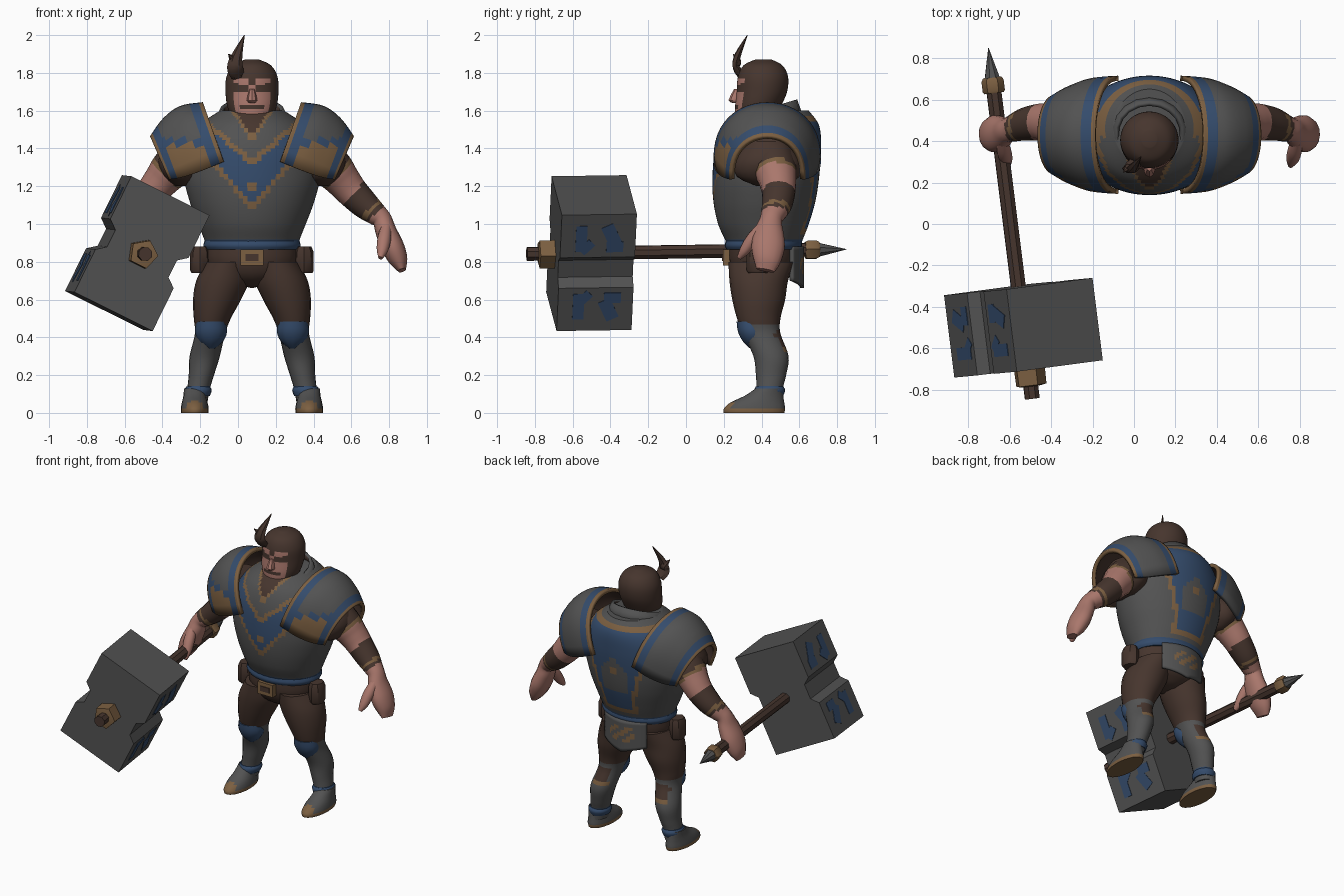
import bpy, bmesh
from math import sin, cos, pi, radians
from mathutils import Vector, Matrix

cube = bpy.data.objects.get("Cube")
if cube:
    bpy.data.objects.remove(cube, do_unlink=True)

MID = 0.074  # the figure stands a little to its left of the origin
STEEL, BLUE, BRONZE, SKIN, BROWN = range(5)


def material(name, rgb):
    m = bpy.data.materials.new(name)
    m.use_nodes = True
    m.diffuse_color = (*rgb, 1)
    m.node_tree.nodes["Principled BSDF"].inputs["Base Color"].default_value = (*rgb, 1)
    return m


MATS = [material("steel grey", (0.085, 0.085, 0.085)), material("dark blue", (0.035, 0.072, 0.15)),
        material("bronze", (0.2, 0.115, 0.053)), material("skin", (0.4, 0.185, 0.15)),
        material("dark brown", (0.062, 0.036, 0.027))]


def spline(rows, steps):
    """Smooth the rows of numbers by interpolation."""
    out, last = [], len(rows) - 1
    for i in range(last):
        quad = [rows[min(max(k, 0), last)] for k in range(i - 1, i + 3)]
        for s in range(steps):
            t = s / steps
            out.append([b + 0.5 * t * (c - a + t * (2 * a - 5 * b + 4 * c - d + t * (3 * (b - c) + d - a)))
                        for a, b, c, d in zip(*quad)])
    return out + [list(rows[-1])]


def loft(name, rings, paint, closed=True, mirror=False, thick=0, angle=40, matrix=None):
    """Skin a list of rings; paint is a colour or a rule on (centre, ring number)."""
    bm = bmesh.new()
    vs = [[bm.verts.new(p) for p in r] for r in rings]
    n = len(rings[0])
    rule = paint if callable(paint) else lambda c, i: paint
    for i in range(len(vs) - 1):
        for j in range(n if closed else n - 1):
            k = (j + 1) % n
            f = bm.faces.new((vs[i][j], vs[i][k], vs[i + 1][k], vs[i + 1][j]))
            f.material_index = rule(f.calc_center_median(), i)
    if closed and not thick:
        for i, r in ((0, vs[0]), (len(vs) - 2, vs[-1])):
            f = bm.faces.new(r)
            f.material_index = rule(f.calc_center_median(), i)
    bmesh.ops.recalc_face_normals(bm, faces=bm.faces)
    me = bpy.data.meshes.new(name)
    bm.to_mesh(me)
    bm.free()
    for m in MATS:
        me.materials.append(m)
    me.shade_smooth()
    me.set_sharp_from_angle(angle=radians(angle))
    ob = bpy.data.objects.new(name, me)
    bpy.context.scene.collection.objects.link(ob)
    ob.matrix_basis = matrix or Matrix.Translation((MID, 0, 0))
    if thick:
        sol = ob.modifiers.new("shell", 'SOLIDIFY')
        sol.thickness, sol.offset, sol.material_offset = thick, -1, BROWN
    if mirror:
        ob.modifiers.new("pair", 'MIRROR')
    return ob


def stack(name, rows, paint, n=20, steps=3, cx=0, **kw):
    """Upright body part from rows of height, half width, front and back."""
    rings = [[(cx + w * cos(2 * pi * k / n), (f + b) / 2 + (b - f) / 2 * sin(2 * pi * k / n), z)
              for k in range(n)] for z, w, f, b in spline(rows, steps)]
    return loft(name, rings, paint, **kw)


def tube(name, rows, paint, n=14, steps=4, **kw):
    """Limb along a path from rows of x, y, z and two radii."""
    pts = spline(rows, steps)
    rings = []
    for i, (x, y, z, rx, ry) in enumerate(pts):
        t = Vector(pts[min(i + 1, len(pts) - 1)][:3]) - Vector(pts[max(i - 1, 0)][:3])
        side = t.cross((0, 1, 0)).normalized()
        up = side.cross(t).normalized()
        rings.append([Vector((x, y, z)) + side * rx * cos(2 * pi * k / n) + up * ry * sin(2 * pi * k / n)
                      for k in range(n)])
    return loft(name, rings, paint, **kw)


def box(name, lo, hi, paint, **kw):
    (a, b, c), (d, e, f) = lo, hi
    return loft(name, [[(a, b, z), (d, b, z), (d, e, z), (a, e, z)] for z in (c, f)], paint, **kw)


# Breastplate with painted chevrons in front and a bordered panel behind
def plate_paint(c, i):
    x, z = abs(c.x), c.z
    if z < 0.915:
        return BLUE
    if c.y < 0.42:
        neck, inner, outer = z - 1.43 - 1.5 * x, z - 1.31 - 0.85 * x, z - 1.07 - 1.15 * x
        if neck > 0:
            return BRONZE if neck < 0.035 else BROWN
        if 0 < inner < 0.035 or (0 < outer < 0.04 and x < 0.25):
            return BRONZE
        if Vector((x, z - 1.2)).length < 0.028:
            return BRONZE
        return BLUE if outer > 0 and inner < 0 else STEEL
    edge = 0.13 + 0.3 * max(0, z - 1.05)
    if x > edge or z < 0.95 or z > 1.57:
        return STEEL
    if x > edge - 0.028 or z < 0.98 or z > 1.54:
        return BRONZE
    if x + abs(z - 1.26) < 0.04:
        return BRONZE
    return STEEL if 1.1 < z < 1.36 - x and x < 0.09 else BLUE


stack("breastplate", [(0.87, 0.245, 0.22, 0.6), (0.91, 0.25, 0.21, 0.615), (1.0, 0.285, 0.17, 0.65),
      (1.12, 0.33, 0.145, 0.685), (1.25, 0.36, 0.14, 0.705), (1.4, 0.35, 0.155, 0.715),
      (1.52, 0.28, 0.2, 0.705), (1.6, 0.17, 0.28, 0.65)], plate_paint, n=88, steps=9)
stack("waist_band", [(0.865, 0.245, 0.215, 0.605), (0.885, 0.257, 0.205, 0.615), (0.91, 0.252, 0.21, 0.612)], BLUE, n=32)
arc = [radians(a) for a in range(-50, 231, 20)]
loft("collar", [[(r * cos(a), 0.44 + 0.9 * r * sin(a), z + lift * sin(a)) for a in arc]
     for r, z, lift in ((0.2, 1.55, 0.02), (0.165, 1.615, 0.045))], STEEL, closed=False, thick=0.02)

# Pauldrons: tilted arches swept outward
pauldron = []
for xt, zt, xb, zb, hy in spline([(0.26, 1.645, 0.15, 1.33, 0.285), (0.38, 1.625, 0.26, 1.285, 0.275),
                                  (0.47, 1.56, 0.36, 1.25, 0.24), (0.54, 1.465, 0.44, 1.235, 0.195)], 8):
    row = []
    for k in range(25):
        s = sin(pi * k / 24) ** 0.8
        row.append((xb + (xt - xb) * s, 0.43 - hy * cos(pi * k / 24), zb + (zt - zb) * s))
    pauldron.append(row)


def pauldron_paint(c, i):
    if i < 2 or i > 21:
        return BRONZE
    if i < 5 or i > 18:
        return BLUE
    if c.y < 0.35 and c.z < 1.45:
        return BRONZE if c.z < 1.42 else BLUE
    return STEEL


loft("pauldron", pauldron, pauldron_paint, closed=False, mirror=True, thick=0.025)
stack("padded_sleeve", [(1.2, 0.04, 0.38, 0.52), (1.25, 0.1, 0.27, 0.6), (1.34, 0.13, 0.26, 0.61),
      (1.44, 0.08, 0.33, 0.53)], BROWN, cx=0.37, mirror=True)


# Arms with wrapped forearms, and hands
def arm_paint(c, i):
    t = c.x - c.z
    if t < -0.83 or -0.63 < t < -0.46 or -0.425 < t < -0.4:
        return BROWN
    return BRONZE if t < -0.8 or -0.46 <= t <= -0.425 else SKIN


tube("arm", [(0.3, 0.45, 1.42, 0.11, 0.11), (0.42, 0.47, 1.3, 0.11, 0.115), (0.48, 0.485, 1.23, 0.095, 0.1),
     (0.53, 0.49, 1.17, 0.085, 0.09), (0.6, 0.48, 1.1, 0.075, 0.08), (0.66, 0.46, 1.05, 0.06, 0.065),
     (0.69, 0.45, 1.02, 0.052, 0.06), (0.71, 0.44, 0.96, 0.056, 0.078), (0.745, 0.435, 0.88, 0.06, 0.09),
     (0.775, 0.43, 0.81, 0.05, 0.075), (0.795, 0.42, 0.755, 0.022, 0.05)], arm_paint, steps=5, mirror=True)
tube("thumb", [(0.71, 0.4, 0.98, 0.03, 0.03), (0.7, 0.35, 0.92, 0.036, 0.034), (0.69, 0.31, 0.86, 0.03, 0.028),
     (0.68, 0.28, 0.82, 0.012, 0.012)], SKIN, n=10, mirror=True)

# Hips, buckle, pouches and rear flap
stack("hips", [(0.67, 0.05, 0.33, 0.47), (0.72, 0.19, 0.26, 0.55), (0.8, 0.24, 0.225, 0.585),
      (0.89, 0.242, 0.225, 0.59)], BROWN)
box("buckle", (-0.06, 0.195, 0.78), (0.06, 0.24, 0.865), BRONZE)
box("buckle_centre", (-0.035, 0.19, 0.805), (0.035, 0.196, 0.84), BROWN)
stack("pouch", [(0.74, 0.045, 0.33, 0.43), (0.755, 0.052, 0.32, 0.44), (0.85, 0.052, 0.32, 0.44),
      (0.88, 0.04, 0.33, 0.43)], BROWN, n=8, steps=1, cx=0.275, mirror=True)


def flap_paint(c, i):
    return BRONZE if 0.74 < c.z < 0.83 and abs(c.x) < 0.1 and sin(70 * c.x + 90 * c.z) > -0.1 else STEEL


loft("rear_flap", [[(0.165 * t / 12, 0.625 - 0.06 * (t / 12) ** 2, 0.88 - 0.022 * r + 0.004 * r * abs(t / 12))
     for t in range(-12, 13)] for r in range(11)], flap_paint, closed=False, thick=0.02)


# Legs, knee guards and boots
def leg_paint(c, i):
    if c.z > 0.47:
        return BROWN
    if c.y > 0.47 and 0.33 < c.z < 0.44 and abs(c.x - 0.23) < 0.05:
        return BRONZE if c.z < 0.35 else BROWN
    return BLUE if 0.105 < c.z < 0.14 else STEEL


leg = [(0.8, 0.13, 0.4, 0.115, 0.175), (0.7, 0.155, 0.385, 0.14, 0.155), (0.6, 0.185, 0.385, 0.127, 0.14),
       (0.5, 0.21, 0.385, 0.098, 0.115), (0.42, 0.222, 0.4, 0.08, 0.1), (0.3, 0.25, 0.45, 0.08, 0.093),
       (0.2, 0.268, 0.45, 0.067, 0.08), (0.13, 0.282, 0.443, 0.06, 0.07), (0.06, 0.29, 0.44, 0.055, 0.07)]
loft("leg", [[(x + rx * cos(pi * k / 10), y + ry * sin(pi * k / 10), z) for k in range(20)]
     for z, x, y, rx, ry in spline(leg, 5)], leg_paint, mirror=True)
stack("knee_guard", [(0.34, 0.02, 0.34, 0.4), (0.38, 0.065, 0.3, 0.42), (0.43, 0.085, 0.275, 0.43),
      (0.485, 0.075, 0.268, 0.41)], BLUE, n=12, cx=0.217, mirror=True)
stack("ankle_band", [(0.09, 0.062, 0.365, 0.515), (0.12, 0.072, 0.36, 0.525), (0.14, 0.062, 0.37, 0.515)],
      BLUE, cx=0.285, mirror=True)
stack("boot", [(0, 0.072, 0.2, 0.52), (0.022, 0.074, 0.2, 0.525), (0.055, 0.068, 0.235, 0.52),
      (0.09, 0.06, 0.31, 0.515), (0.13, 0.057, 0.37, 0.51)],
      lambda c, i: BRONZE if c.z < 0.018 or c.y < 0.25 else STEEL, cx=0.303, mirror=True)


# Head with hair, beard, nose and swept tuft
def head_paint(c, i):
    x, z = abs(c.x), c.z
    if c.y > 0.36 or x > 0.1 - 0.25 * max(0, 1.64 - z) or not 1.58 < z < 1.77:
        return BROWN
    brow = 1.695 < z < 1.73 + 0.15 * x and x > 0.012
    lips = 1.61 < z < 1.628 and x < 0.06
    return BROWN if brow or lips or (z > 1.73 and x < 0.02) else SKIN


stack("head", [(1.53, 0.05, 0.3, 0.42), (1.555, 0.1, 0.265, 0.46), (1.62, 0.13, 0.26, 0.5),
      (1.7, 0.14, 0.268, 0.535), (1.78, 0.135, 0.275, 0.54), (1.84, 0.1, 0.305, 0.51),
      (1.872, 0.035, 0.37, 0.45)], head_paint, n=48, steps=7)
stack("nose", [(1.64, 0.012, 0.25, 0.3), (1.655, 0.028, 0.225, 0.3), (1.715, 0.014, 0.255, 0.3)], SKIN, n=8, steps=2)
stack("neck", [(1.4, 0.1, 0.3, 0.52), (1.5, 0.095, 0.3, 0.51), (1.6, 0.1, 0.31, 0.5)],
      lambda c, i: SKIN if 0.02 < abs(c.x) < 0.05 else BROWN)
for name, tip in (("tuft", (-0.04, 0.325, 2.0)), ("side_tuft", (-0.125, 0.25, 1.9))):
    tube(name, [(-0.075, 0.3, 1.78, 0.035, 0.018), (-0.09, 0.265, 1.83, 0.042, 0.02),
         (-0.07 + tip[0] * 0.2, 0.275, 1.895 if name == "tuft" else 1.86, 0.028, 0.018),
         (*tip, 0.002, 0.002)], BROWN, n=6)

# Great hammer, laid out along its own shaft (local y)
shaft = Vector((-0.21, 1.68, 0.025)).normalized()
wide = shaft.cross((0.44, 0.05, 0.898)).normalized()
tall = wide.cross(shaft)
FRAME = Matrix.Translation((-0.533, -0.5, 0.846)) @ Matrix((wide, shaft, tall)).transposed().to_4x4()
half = [(0.233, -0.342), (0.233, -0.09), (0.183, -0.05), (0.183, 0.05), (0.233, 0.09), (0.233, 0.342)]
outline = half + [(-x, -z) for x, z in half]
loft("hammer_head", [[(x, y, z) for x, z in outline] for y in (-0.2, 0.2)], STEEL, angle=20, matrix=FRAME)


def rod(name, stations, sides, paint):
    loft(name, [[(r * sin(2 * pi * k / sides), y, r * cos(2 * pi * k / sides)) for k in range(sides)]
         for y, r in stations], paint, angle=30, matrix=FRAME)


rod("hammer_shaft", [(-0.345, 0.038), (1.2, 0.038)], 8, BROWN)
rod("front_collar", [(-0.19, 0.08), (-0.28, 0.078), (-0.285, 0.05)], 5, BRONZE)
rod("rear_collar", [(1.14, 0.048), (1.15, 0.054), (1.2, 0.054), (1.215, 0.045)], 6, BRONZE)
rod("rear_spike", [(1.2, 0.042), (1.36, 0.001)], 8, STEEL)

# Painted runes on both long sides of the hammer head
for side in (-1, 1):
    for end in (-1, 1):
        for y, z, ly, lz, turn in ((-0.09, 0.2, 0.03, 0.075, 0), (0.07, 0.22, 0.035, 0.06, 25),
                                   (0.09, 0.15, 0.045, 0.03, 0), (-0.06, 0.15, 0.04, 0.025, 45)):
            place = FRAME @ Matrix.Translation((side * 0.233, y, end * z)) @ Matrix.Rotation(radians(turn), 4, 'X')
            box("rune", (-0.003, -ly, -lz), (0.003, ly, lz), BLUE, matrix=place)
